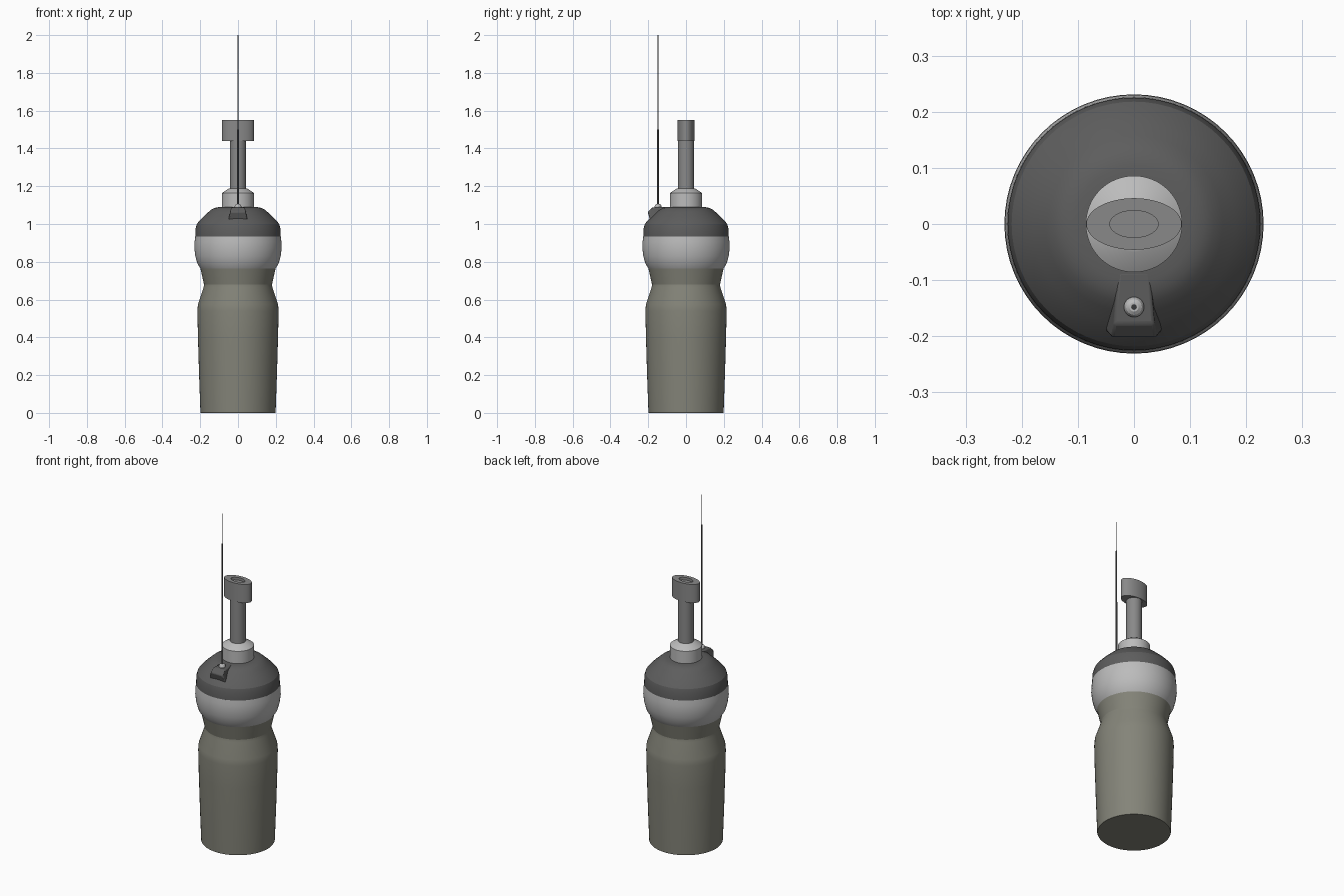
import bpy, bmesh, math

if "Cube" in bpy.data.objects:
    bpy.data.objects.remove(bpy.data.objects["Cube"])


def material(name, c):
    m = bpy.data.materials.new(name)
    m.diffuse_color = (*c, 1)
    m.use_nodes = True
    m.node_tree.nodes["Principled BSDF"].inputs["Base Color"].default_value = m.diffuse_color
    return m


OLIVE = material("olive", (0.23, 0.23, 0.19))
LIGHT = material("light_grey", (0.5, 0.5, 0.5))
MID = material("mid_grey", (0.25, 0.25, 0.25))
DARK = material("dark_grey", (0.11, 0.11, 0.11))


def finish(name, bm, mat, angle=20):
    bmesh.ops.remove_doubles(bm, verts=bm.verts, dist=1e-5)
    bmesh.ops.recalc_face_normals(bm, faces=bm.faces)
    me = bpy.data.meshes.new(name)
    bm.to_mesh(me)
    bm.free()
    ob = bpy.data.objects.new(name, me)
    bpy.context.collection.objects.link(ob)
    me.materials.append(mat)
    bpy.ops.object.select_all(action='DESELECT')
    ob.select_set(True)
    bpy.context.view_layer.objects.active = ob
    bpy.ops.object.shade_smooth_by_angle(angle=math.radians(angle))
    return ob


def loft(name, rings, mat, closed=True, n=64, y0=0.0, angle=20):
    """Stack of elliptical rings (rx, ry, z), capped at both ends."""
    bm = bmesh.new()
    rows = [[bm.verts.new((rx * math.cos(2 * math.pi * i / n),
                           y0 + ry * math.sin(2 * math.pi * i / n), z))
             for i in range(n)] for rx, ry, z in rings]
    for a, b in zip(rows, rows[1:]):
        for i in range(n):
            j = (i + 1) % n
            bm.faces.new((a[i], a[j], b[j], b[i]))
    if closed:
        bm.faces.new(rows[0][::-1])
        bm.faces.new(rows[-1])
    return finish(name, bm, mat, angle)


def lathe(name, profile, mat, **kw):
    return loft(name, [(r, r, z) for r, z in profile], mat, **kw)


# Bottle body with pinched grip
lathe("bottle_body", [(.197, 0), (.199, .004), (.206, .2), (.212, .4), (.215, .54),
                      (.212, .575), (.182, .665), (.18, .68), (.199, .765)], OLIVE)
# Bulging band
lathe("shoulder_band", [(.198, .763), (.215, .79), (.226, .83), (.231, .87),
                        (.23, .905), (.226, .935)], LIGHT)
# Cap
lathe("cap", [(.226, .93), (.225, .975), (.218, 1.0), (.202, 1.02), (.18, 1.042),
              (.158, 1.062), (.142, 1.076), (.124, 1.085), (.105, 1.089), (.08, 1.09)], DARK)
# Collar and drinking pipe
lathe("pipe_collar", [(.086, 1.085), (.086, 1.163), (.05, 1.187), (.043, 1.189)], LIGHT)
lathe("pipe", [(.043, 1.18), (.043, 1.445)], MID)
# Oval mouthpiece with recess
loft("mouthpiece", [(.085, .046, 1.44), (.085, .046, 1.55),
                    (.043, .024, 1.55), (.043, .024, 1.535)], MID)

# Antenna mount: wedge flaring towards the front
bm = bmesh.new()
# (y, bottom half width, top half width, bottom y offset, z bottom, z top)
rings = []
for y, wb, wt, dy, zb, zt in [(-.085, .032, .028, 0, 1.03, 1.09),
                              (-.178, .052, .036, 0, 1.015, 1.088),
                              (-.203, .052, .04, .013, 1.02, 1.064)]:
    rings.append([bm.verts.new(p) for p in ((-wb, y + dy, zb), (wb, y + dy, zb),
                                            (wt, y, zt), (-wt, y, zt))])
for a, b in zip(rings, rings[1:]):
    for i in range(4):
        j = (i + 1) % 4
        bm.faces.new((a[i], a[j], b[j], b[i]))
bm.faces.new(rings[0])
bm.faces.new(rings[-1])
mount = finish("antenna_mount", bm, DARK)
bev = mount.modifiers.new("bevel", 'BEVEL')
bev.width = .005
bev.segments = 2

# Antenna socket and tapered rod
lathe("antenna_socket", [(.018, 1.08), (.018, 1.095), (.014, 1.103), (.008, 1.107)],
      LIGHT, n=24, y0=-.148)
lathe("antenna_rod", [(.005, 1.1), (.005, 1.5), (.0035, 1.5), (.0035, 1.82),
                      (.0018, 1.82), (.0018, 2.0)], DARK, n=16, y0=-.148)
